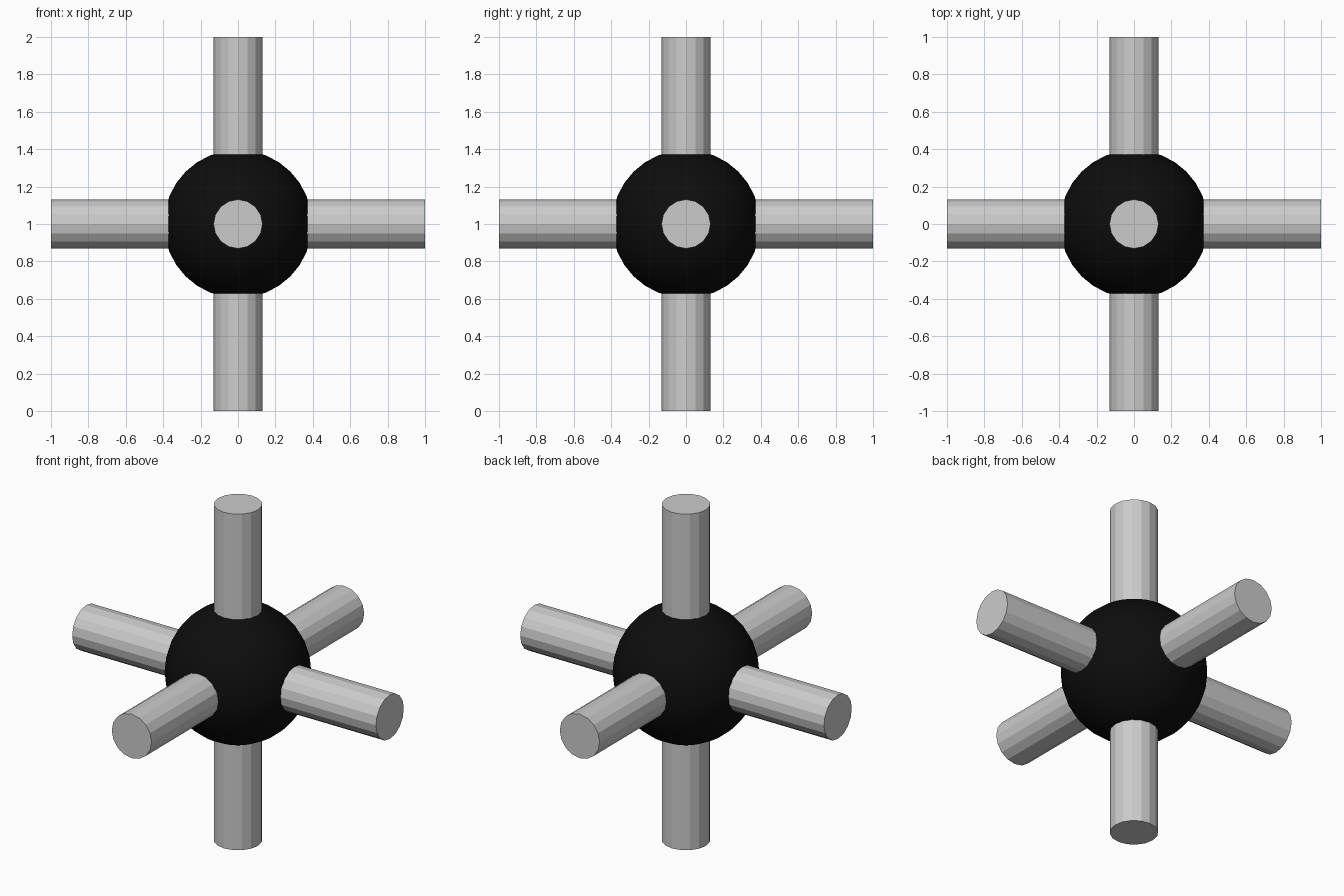
import bpy
import math
from mathutils import Vector

if "Cube" in bpy.data.objects:
    bpy.data.objects.remove(bpy.data.objects["Cube"])

CENTRE = Vector((0, 0, 1))
ROD_RADIUS = 0.131
BALL_RADIUS = 0.396


def material(name, rgb):
    m = bpy.data.materials.new(name)
    m.diffuse_color = (*rgb, 1)
    m.use_nodes = True
    m.node_tree.nodes["Principled BSDF"].inputs["Base Color"].default_value = m.diffuse_color
    return m


grey = material("light grey", (0.6, 0.6, 0.6))
black = material("black", (0.004, 0.004, 0.004))

# Central ball
bpy.ops.mesh.primitive_uv_sphere_add(segments=32, ring_count=16,
                                     radius=BALL_RADIUS, location=CENTRE)
ball = bpy.context.object
ball.name = "centre_ball"
ball.data.materials.append(black)
bpy.ops.object.shade_smooth_by_angle(angle=math.radians(30))

# Six flat-sided rods, one along each axis direction, starting inside the ball
START, END = 0.34, 1.0
ROTATIONS = {
    "right": ((1, 0, 0), (0, math.pi / 2, 0)),
    "left": ((-1, 0, 0), (0, -math.pi / 2, 0)),
    "back": ((0, 1, 0), (-math.pi / 2, 0, 0)),
    "front": ((0, -1, 0), (math.pi / 2, 0, 0)),
    "top": ((0, 0, 1), (0, 0, 0)),
    "bottom": ((0, 0, -1), (math.pi, 0, 0)),
}
for side, (direction, rotation) in ROTATIONS.items():
    bpy.ops.mesh.primitive_cylinder_add(
        vertices=16, radius=ROD_RADIUS, depth=END - START,
        location=CENTRE + Vector(direction) * (START + END) / 2,
        rotation=rotation)
    rod = bpy.context.object
    rod.name = side + "_rod"
    rod.data.materials.append(grey)
